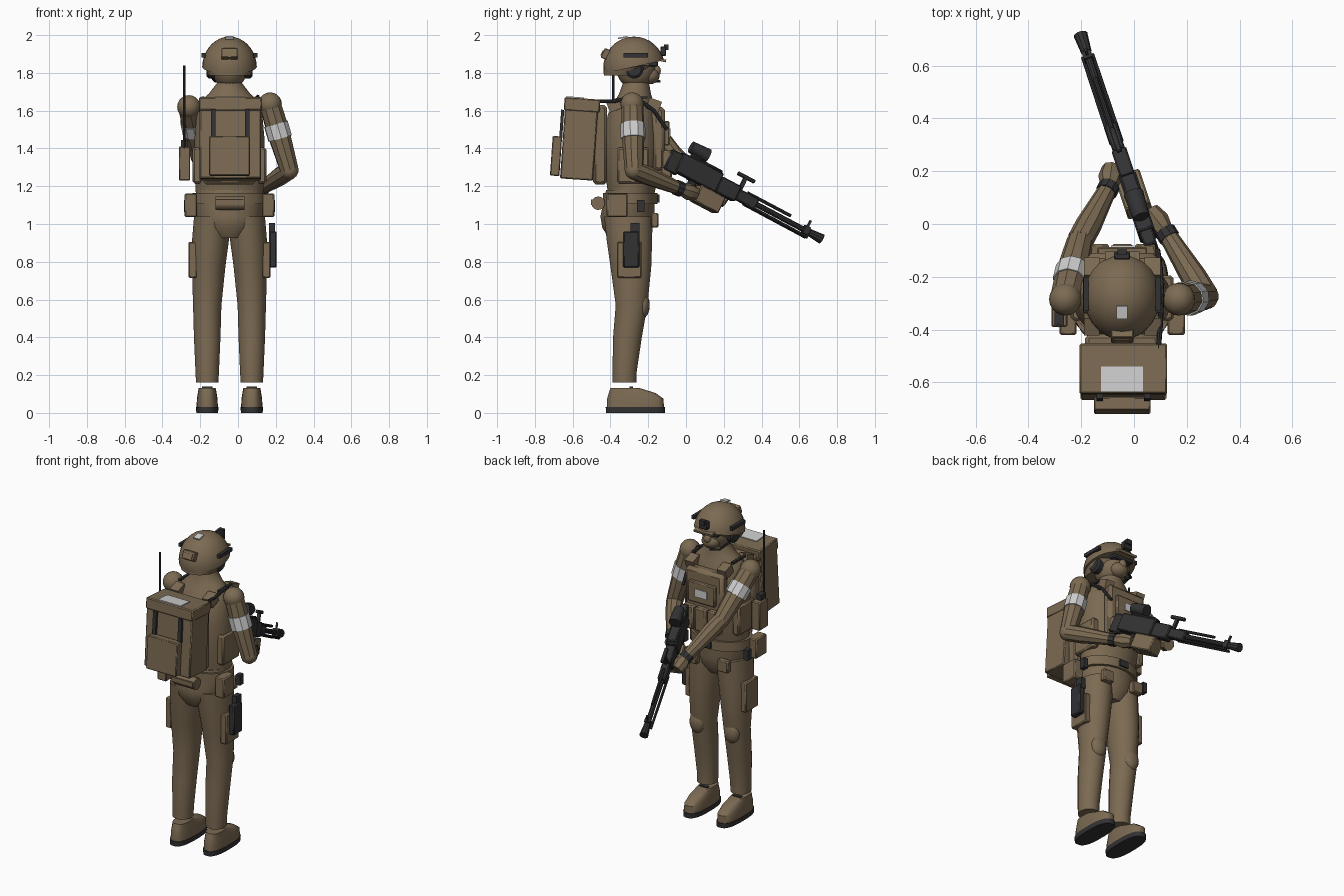
import bpy, bmesh, math
from mathutils import Vector, Matrix, Euler

if "Cube" in bpy.data.objects:
    bpy.data.objects.remove(bpy.data.objects["Cube"])

CX = -0.045            # body mid-plane
I = Matrix.Identity(4)


def material(name, col):
    m = bpy.data.materials.new(name)
    m.diffuse_color = (*col, 1)
    m.use_nodes = True
    m.node_tree.nodes["Principled BSDF"].inputs["Base Color"].default_value = m.diffuse_color
    return m


TAN = material("tan cloth", (0.200, 0.145, 0.085))
DARK = material("dark grey", (0.032, 0.032, 0.034))
WHITE = material("pale patch", (0.62, 0.62, 0.62))


def finish(name, bm, mat, matrix=I, bevel=0):
    bmesh.ops.recalc_face_normals(bm, faces=bm.faces)
    me = bpy.data.meshes.new(name)
    bm.to_mesh(me)
    bm.free()
    me.materials.append(mat)
    ob = bpy.data.objects.new(name, me)
    bpy.context.collection.objects.link(ob)
    ob.matrix_world = matrix
    if bevel:
        b = ob.modifiers.new("bevel", 'BEVEL')
        b.width, b.segments = bevel, 1
    return ob


def box(name, c, size, mat=TAN, rot=(0, 0, 0), base=I, bevel=0):
    bm = bmesh.new()
    bmesh.ops.create_cube(bm, size=1)
    bmesh.ops.scale(bm, vec=size, verts=bm.verts)
    rot = Euler([math.radians(a) for a in rot]).to_matrix().to_4x4()
    return finish(name, bm, mat, base @ Matrix.Translation(c) @ rot, bevel)


def ball(name, c, r, mat=TAN, n=20):
    bm = bmesh.new()
    bmesh.ops.create_uvsphere(bm, u_segments=n, v_segments=n // 2, radius=1)
    bmesh.ops.scale(bm, vec=r, verts=bm.verts)
    return finish(name, bm, mat, Matrix.Translation(c))


def skin(name, rings, mat, base=I):
    """Join rings of points into a capped skin."""
    bm = bmesh.new()
    vs = [[bm.verts.new(p) for p in ring] for ring in rings]
    n = len(vs[0])
    for a, b in zip(vs, vs[1:]):
        for i in range(n):
            bm.faces.new((a[i], a[(i + 1) % n], b[(i + 1) % n], b[i]))
    bm.faces.new(vs[0])
    bm.faces.new(vs[-1])
    return finish(name, bm, mat, base)


def loft(name, sections, mat=TAN, n=20, power=1.0):
    """Sections of (z, x, y, rx, ry); power below 1 squares the outline."""
    def f(v):
        return math.copysign(abs(v) ** power, v)
    angles = [2 * math.pi * (i + 0.5) / n for i in range(n)]
    return skin(name, [[(x + rx * f(math.cos(t)), y + ry * f(math.sin(t)), z) for t in angles]
                       for z, x, y, rx, ry in sections], mat)


def tube(name, pts, radii, mat=TAN, n=10, base=I):
    pts = [Vector(p) for p in pts]
    rings = []
    for i, p in enumerate(pts):
        d = pts[min(i + 1, len(pts) - 1)] - pts[max(i - 1, 0)]
        q = d.to_track_quat('Z', 'Y')
        r = radii[i] if isinstance(radii, (list, tuple)) else radii
        rings.append([p + q @ Vector((r * math.cos(2 * math.pi * k / n), r * math.sin(2 * math.pi * k / n), 0))
                      for k in range(n)])
    return skin(name, rings, mat, base)


# Legs, boots, knee pads, mirrored about the body mid-plane
for s, side in ((-1, "left"), (1, "right")):
    x = CX + s * 0.118
    loft(side + "_sole", [(0, x, -.268, .058, .157), (.03, x, -.268, .06, .158)], DARK, 24, .75)
    loft(side + "_boot", [(.03, x, -.268, .057, .152), (.075, x, -.268, .055, .15),
                          (.105, x, -.285, .05, .125), (.133, x, -.325, .045, .075)], TAN, 24, .75)
    box(side + "_boot_tongue", (x, -.29, .135), (.055, .02, .01), DARK)
    loft(side + "_leg", [(.16, x, -.325, .06, .065), (.22, x, -.325, .063, .065),
                         (.4, x, -.31, .071, .077), (.57, x, -.288, .076, .085),
                         (.78, CX + s * .11, -.292, .09, .11), (.92, CX + s * .1, -.3, .099, .122),
                         (1.04, CX + s * .092, -.305, .097, .13)])
    ball(side + "_knee_pad", (x + s * .005, -.228, .57), (.052, .036, .068), n=16)
    # belt and hip pouches
    box(side + "_belt_pouch", (CX + s * .205, -.365, 1.1), (.065, .11, .125), bevel=.006)
    box(side + "_thigh_pouch", (CX + s * .195, -.3, .81), (.045, .13, .19), bevel=.006)
    box(side + "_front_pouch", (CX + s * .11, -.165, 1.02), (.075, .04, .075), bevel=.006)
    box(side + "_hip_clip", (CX + s * .225, -.24, 1.095), (.03, .038, .065), DARK)
    # shoulder straps of the vest
    for y, z, a in ((-.17, 1.63, -20), (-.38, 1.63, 20)):
        box(side + "_vest_strap", (CX + s * .115, y, z), (.06, .07, .06), rot=(a, 0, 0))
    box(side + "_side_plate", (CX + s * .17, -.28, 1.31), (.05, .17, .19), bevel=.01)
    # pack details
    box(side + "_pack_strap", (-.04 + s * .09, -.658, 1.53), (.024, .016, .15), DARK, (-4, 0, 0))
    box(side + "_shoulder_strap", (CX + s * .14, -.27, 1.67), (.016, .13, .012), DARK)
    # headset and helmet rails
    tube(side + "_ear_cup", [(CX + s * .08, -.275, 1.82), (CX + s * .112, -.275, 1.82),
                             (CX + s * .122, -.275, 1.82)], [.05, .05, .038], DARK, 14)
    box(side + "_helmet_rail", (CX + s * .137, -.265, 1.893), (.02, .13, .022), DARK)

# Holster on the right thigh
box("holster", (.185, -.29, .865), (.04, .085, .19), DARK, bevel=.006)
box("pistol_grip_holstered", (.18, -.27, .97), (.03, .05, .07), DARK)

# Pelvis, belt, torso, neck
loft("pelvis", [(.925, CX, -.31, .09, .1), (.98, CX, -.31, .15, .135),
                (1.04, CX, -.31, .178, .145), (1.18, CX, -.295, .18, .13)])
loft("belt", [(1.105, CX, -.295, .197, .145), (1.165, CX, -.295, .197, .145)])
box("belt_buckle", (CX, -.148, 1.135), (.06, .015, .04), DARK)
loft("torso", [(1.165, CX, -.29, .18, .125), (1.28, CX, -.285, .187, .145), (1.45, CX, -.285, .187, .155),
               (1.58, CX, -.28, .175, .135), (1.655, CX, -.275, .15, .1), (1.69, CX, -.27, .11, .085),
               (1.745, CX, -.265, .068, .07), (1.79, CX, -.265, .06, .065)], n=24)
tube("back_roll", [(-.12, -.465, 1.11), (.035, -.465, 1.11)], .036, n=12)
box("roll_band", (CX, -.494, 1.115), (.15, .02, .03))

# Vest front
box("front_plate", (CX, -.145, 1.45), (.27, .07, .34), bevel=.02)
box("chest_panel", (CX, -.105, 1.48), (.19, .035, .13), bevel=.006)
box("chest_patch", (CX, -.085, 1.48), (.085, .008, .05), WHITE)
for i in (-1, 0, 1):
    box("magazine_pouch", (CX + i * .088, -.105, 1.315), (.078, .06, .15), bevel=.008)
box("back_plate", (CX, -.455, 1.42), (.28, .075, .42), bevel=.015)

# Backpack
tilt = (-4, 0, 0)
box("backpack", (-.04, -.565, 1.445), (.325, .175, .42), rot=tilt, bevel=.006)
box("pack_lid", (-.04, -.55, 1.63), (.332, .19, .07), rot=tilt, bevel=.006)
box("pack_pocket", (-.045, -.688, 1.36), (.215, .05, .21), rot=tilt, bevel=.005)
box("pack_panel", (-.045, -.587, 1.669), (.16, .095, .008), WHITE, tilt)

# Radio with antenna, and drinking hose
box("radio_pouch", (-.283, -.345, 1.32), (.06, .09, .18), bevel=.005)
box("radio", (-.283, -.36, 1.42), (.035, .05, .05), DARK)
tube("antenna", [(-.285, -.385, 1.4), (-.285, -.385, 1.84)], .007, DARK, 8)
tube("hose", [(.092, -.475, 1.65), (.1, -.38, 1.65), (.105, -.27, 1.675), (.1, -.17, 1.6), (.09, -.1, 1.5)],
     .01, DARK, 8)

# Arms: shoulder, elbow, wrist, hand tip
arms = {"left": ((-.26, -.285, 1.62), (-.205, -.065, 1.365), (-.095, .14, 1.17), (-.085, .215, 1.12)),
        "right": ((.17, -.285, 1.635), (.272, -.275, 1.285), (.12, -.03, 1.185), (.06, .05, 1.16))}
for side, pts in arms.items():
    sh, el, wr, tip = [Vector(p) for p in pts]
    ball(side + "_shoulder", sh, (.062, .062, .062))
    tube(side + "_upper_arm", [sh, sh.lerp(el, .4), el], [.058, .062, .05])
    ball(side + "_elbow", el, (.05, .05, .05), n=14)
    tube(side + "_forearm", [el, el.lerp(wr, .3), wr], [.05, .05, .034])
    tube(side + "_arm_band", [sh.lerp(el, .3), sh.lerp(el, .52)], .066, WHITE)
    tube(side + "_wrist_strap", [el.lerp(wr, .9), el.lerp(wr, 1.02)], .041, DARK)
    tube(side + "_hand", [wr, wr.lerp(tip, .5), tip], [.032, .046, .036], n=8)

# Head and face cover
ball("head", (CX, -.265, 1.825), (.095, .105, .11))
ball("face_cover", (CX, -.19, 1.785), (.058, .05, .045))
ball("nose", (CX, -.155, 1.81), (.025, .022, .03), n=12)
box("eyewear", (CX, -.17, 1.848), (.145, .045, .028), DARK, bevel=.006)
tube("microphone_boom", [(-.15, -.27, 1.79), (-.12, -.17, 1.755), (-.07, -.14, 1.755)], .007, DARK, 8)

# Helmet: ellipsoid sliced by a plane rising to the front
bm = bmesh.new()
bmesh.ops.create_uvsphere(bm, u_segments=28, v_segments=18, radius=1)
bmesh.ops.scale(bm, vec=(.145, .163, .165), verts=bm.verts)
cut = bmesh.ops.bisect_plane(bm, geom=bm.verts[:] + bm.edges[:] + bm.faces[:], plane_co=(0, 0, .005),
                             plane_no=(0, -.22, 1), clear_inner=True)
bmesh.ops.holes_fill(bm, edges=[e for e in bm.edges if e.is_boundary])
finish("helmet", bm, TAN, Matrix.Translation((CX, -.275, 1.827)))
loft("helmet_nape", [(1.785, CX, -.325, .11, .11), (1.84, CX, -.3, .138, .13)], n=24)
box("helmet_brim", (CX, -.13, 1.868), (.13, .05, .014), rot=(-12, 0, 0))
box("helmet_counterweight", (CX, -.425, 1.9), (.085, .035, .055), rot=(-25, 0, 0), bevel=.004)
box("counterweight_patch", (CX, -.443, 1.905), (.06, .008, .03), rot=(-25, 0, 0))
box("helmet_top_patch", (CX, -.335, 1.987), (.042, .05, .008), WHITE, (12, 0, 0))
box("sight_mount", (CX, -.12, 1.915), (.06, .03, .05), DARK, bevel=.004)
box("sight_mount_arm", (CX, -.105, 1.935), (.035, .025, .03), DARK)

# Weapon, built along local x from butt to muzzle
butt, muzzle = Vector((.06, -.07, 1.338)), Vector((-.2, .71, .925))
f = (muzzle - butt).normalized()
left = Vector((0, 0, 1)).cross(f).normalized()
up = f.cross(left)
G = Matrix.Translation(butt) @ Matrix((f, left, up)).transposed().to_4x4()


def gbox(name, a0, a1, c0, c1, w, mat=DARK, b=0, bevel=.006):
    return box(name, ((a0 + a1) / 2, b, (c0 + c1) / 2), (a1 - a0, w, c1 - c0), mat, base=G, bevel=bevel)


def gtube(name, p, q, r, n=10):
    return tube(name, [p, q], r, DARK, n, G)


gbox("gun_butt", -.03, .05, -.065, .05, .05)
gbox("gun_receiver", .03, .28, -.05, .06, .068)
gbox("gun_feed_cover", .08, .27, .055, .072, .058)
gbox("gun_handguard", .28, .4, -.045, .045, .058)
gbox("gun_fore_end", .4, .52, -.03, .03, .048)
gbox("gun_grip", .13, .17, -.13, -.05, .04)
gtube("gun_barrel", (.5, 0, 0), (.87, 0, 0), .015)
gtube("gun_muzzle", (.85, 0, 0), (.93, 0, 0), [.02, .027])
gtube("gun_gas_tube", (.45, 0, .032), (.72, 0, .032), .009, 8)
for s in (-1, 1):
    gtube("bipod_leg", (.46, s * .02, -.028), (.85, s * .018, -.03), .008, 8)
gtube("gun_sight", (.06, 0, .108), (.165, 0, .108), [.032, .038], 14)
gbox("gun_sight_mount", .08, .14, .06, .09, .035)
gbox("carry_handle_stem", .395, .415, .02, .1, .018, bevel=0)
gbox("carry_handle", .355, .46, .092, .112, .022, bevel=.004)
gbox("front_sight_post", .825, .837, .0, .06, .01, bevel=0)
gbox("front_sight_base", .815, .845, -.02, .025, .035, bevel=0)
gbox("ammo_bag", .19, .34, -.145, -.05, .1, TAN)

# Smooth shading with sharp edges kept
for ob in bpy.data.objects:
    ob.select_set(True)
bpy.context.view_layer.objects.active = bpy.data.objects["torso"]
bpy.ops.object.shade_smooth_by_angle(angle=math.radians(32))
